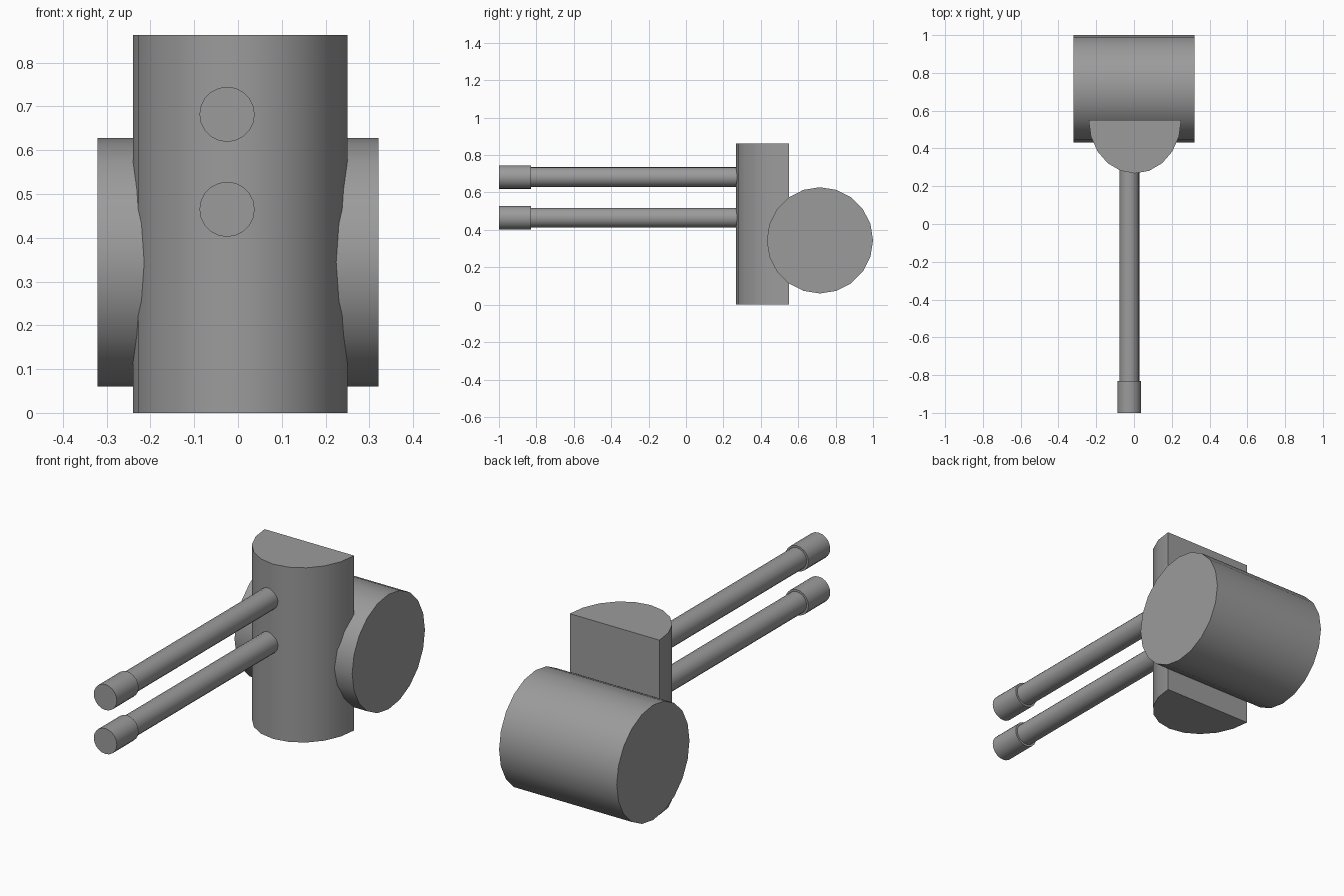
import bpy, bmesh
from math import radians, pi, cos, sin

if "Cube" in bpy.data.objects:
    bpy.data.objects.remove(bpy.data.objects["Cube"])

SIDES = 20

# Dark grey finish shared by every part
grey = bpy.data.materials.new("dark_grey")
grey.diffuse_color = (0.33, 0.33, 0.33, 1)
grey.use_nodes = True
grey.node_tree.nodes["Principled BSDF"].inputs["Base Color"].default_value = grey.diffuse_color


def finish(obj):
    obj.data.materials.append(grey)
    bpy.ops.object.select_all(action='DESELECT')
    obj.select_set(True)
    bpy.context.view_layer.objects.active = obj
    bpy.ops.object.shade_smooth_by_angle(angle=radians(30))


def cylinder(name, radius, length, centre, rotation):
    bpy.ops.mesh.primitive_cylinder_add(vertices=SIDES, radius=radius, depth=length,
                                        location=centre, rotation=rotation)
    obj = bpy.context.object
    obj.name = name
    bpy.ops.object.transform_apply(location=False, rotation=True, scale=True)
    finish(obj)


def y_cylinder(name, radius, y0, y1, x, z):
    cylinder(name, radius, y1 - y0, (x, (y0 + y1) / 2, z), (pi / 2, 0, 0))


# Large drum lying across the back
cylinder("rear_drum", 0.284, 0.643, (0, 0.716, 0.344), (0, pi / 2, 0))

# Upright half-round column: rounded front, flat back
bm = bmesh.new()
steps = SIDES // 2
base = bm.faces.new([bm.verts.new((0.005 - 0.245 * cos(pi * i / steps),
                                   0.55 - 0.282 * sin(pi * i / steps), 0))
                     for i in range(steps + 1)])
top = bmesh.ops.extrude_face_region(bm, geom=[base])["geom"]
bmesh.ops.translate(bm, vec=(0, 0, 0.863),
                    verts=[v for v in top if isinstance(v, bmesh.types.BMVert)])
bmesh.ops.recalc_face_normals(bm, faces=bm.faces)
mesh = bpy.data.meshes.new("half_round_column")
bm.to_mesh(mesh)
bm.free()
column = bpy.data.objects.new("half_round_column", mesh)
bpy.context.collection.objects.link(column)
finish(column)

# Two forward rods with thicker end caps
for label, z in (("lower", 0.465), ("upper", 0.682)):
    y_cylinder(label + "_rod", 0.053, -0.84, 0.30, -0.025, z)
    y_cylinder(label + "_rod_tip", 0.063, -1.0, -0.83, -0.025, z)
